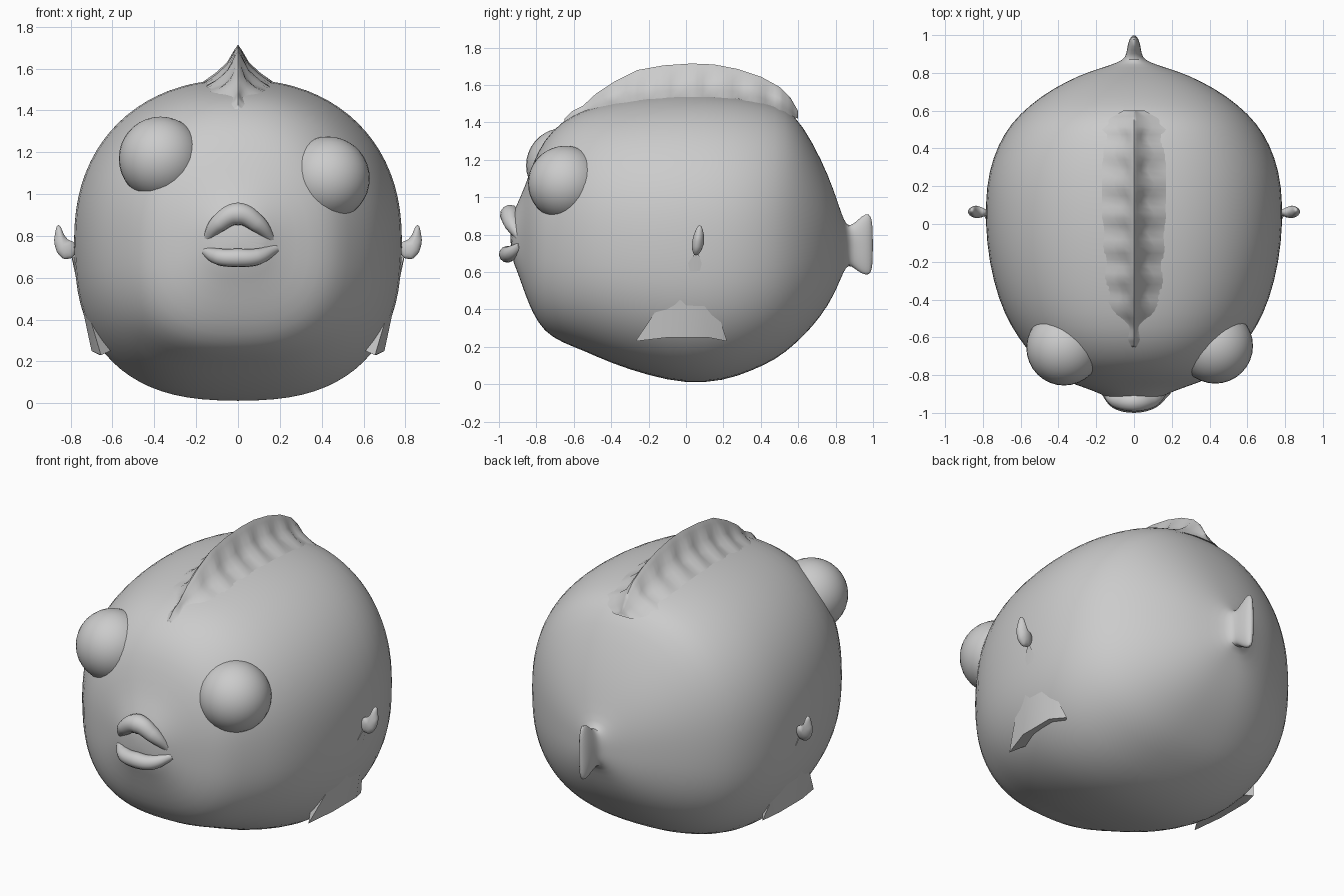
import bpy, bmesh, math

if "Cube" in bpy.data.objects:
    bpy.data.objects.remove(bpy.data.objects["Cube"])

grey = bpy.data.materials.new("plain grey")
grey.diffuse_color = (0.6, 0.6, 0.6, 1)
grey.use_nodes = True
grey.node_tree.nodes["Principled BSDF"].inputs["Base Color"].default_value = grey.diffuse_color


def make(name, verts, faces, subdiv=0, angle=60):
    mesh = bpy.data.meshes.new(name)
    mesh.from_pydata(verts, [], faces)
    bm = bmesh.new()
    bm.from_mesh(mesh)
    bmesh.ops.recalc_face_normals(bm, faces=bm.faces)
    bm.to_mesh(mesh)
    bm.free()
    ob = bpy.data.objects.new(name, mesh)
    bpy.context.collection.objects.link(ob)
    finish(ob, angle)
    if subdiv:
        mod = ob.modifiers.new("smooth", 'SUBSURF')
        mod.levels = mod.render_levels = subdiv
    return ob


def finish(ob, angle=60):
    ob.data.materials.append(grey)
    bpy.ops.object.select_all(action='DESELECT')
    ob.select_set(True)
    bpy.context.view_layer.objects.active = ob
    bpy.ops.object.shade_smooth_by_angle(angle=math.radians(angle))


def loft(rings, closed=True):
    n = len(rings[0])
    verts = [v for r in rings for v in r]
    faces = [(i * n + j, i * n + (j + 1) % n, (i + 1) * n + (j + 1) % n, (i + 1) * n + j)
             for i in range(len(rings) - 1) for j in range(n if closed else n - 1)]
    if closed:
        faces += [tuple(range(n)), tuple(range(len(verts) - n, len(verts)))]
    return verts, faces


# Body and tail: y, half width, bottom z, top z
SECTIONS = [
    (-0.94, 0.11, 0.69, 0.88), (-0.90, 0.17, 0.60, 0.97), (-0.86, 0.28, 0.48, 1.06),
    (-0.82, 0.40, 0.38, 1.18), (-0.76, 0.49, 0.28, 1.31), (-0.66, 0.57, 0.22, 1.41),
    (-0.55, 0.65, 0.18, 1.47), (-0.40, 0.72, 0.11, 1.51), (-0.20, 0.77, 0.045, 1.54),
    (0.00, 0.79, 0.0, 1.555), (0.20, 0.785, 0.015, 1.55), (0.35, 0.75, 0.07, 1.53),
    (0.48, 0.69, 0.13, 1.50), (0.58, 0.61, 0.21, 1.45), (0.68, 0.49, 0.31, 1.29),
    (0.76, 0.35, 0.42, 1.12), (0.81, 0.23, 0.52, 0.98), (0.845, 0.11, 0.61, 0.87),
    (0.87, 0.055, 0.64, 0.845), (0.90, 0.04, 0.62, 0.86), (0.94, 0.035, 0.59, 0.90),
    (0.98, 0.025, 0.58, 0.92), (1.0, 0.006, 0.62, 0.87)]


def section(y, w, lo, hi, n=40):
    mid = 0.5 * (lo + hi) if y > 0.8 or y < -0.85 else 0.78
    ring = []
    for k in range(n):
        a = 2 * math.pi * k / n
        c, s = math.cos(a), math.sin(a)
        e = 2 / (2.2 if s > 0 else 2.55)
        h = hi - mid if s > 0 else mid - lo
        ring.append((w * math.copysign(abs(c) ** e, c), y,
                     mid + h * math.copysign(abs(s) ** e, s)))
    return ring


make("body", *loft([section(*s) for s in SECTIONS]), subdiv=1)

# Bulging eyes, the left one slightly higher
for name, loc in (("left_eye", (-0.37, -0.655, 1.17)), ("right_eye", (0.43, -0.645, 1.075))):
    bpy.ops.mesh.primitive_uv_sphere_add(segments=32, ring_count=18, radius=0.2, location=loc)
    ob = bpy.context.object
    ob.name = name
    finish(ob)


# Lips: tapered tubes
def lip(name, pts, radii, depth):
    cu = bpy.data.curves.new(name, 'CURVE')
    cu.dimensions = '3D'
    cu.bevel_depth = depth
    cu.bevel_resolution = 4
    cu.use_fill_caps = True
    sp = cu.splines.new('BEZIER')
    sp.bezier_points.add(len(pts) - 1)
    for bp, p, r in zip(sp.bezier_points, pts, radii):
        bp.co, bp.radius = p, r
        bp.handle_left_type = bp.handle_right_type = 'AUTO'
    ob = bpy.data.objects.new(name, cu)
    bpy.context.collection.objects.link(ob)
    bpy.ops.object.select_all(action='DESELECT')
    ob.select_set(True)
    bpy.context.view_layer.objects.active = ob
    bpy.ops.object.convert(target='MESH')
    finish(bpy.context.object)


lip("upper_lip", [(-0.16, -0.88, 0.77), (-0.09, -0.93, 0.86), (0, -0.94, 0.905),
                  (0.09, -0.93, 0.86), (0.17, -0.88, 0.77)], (0.3, 0.8, 1, 0.8, 0.3), 0.055)
lip("lower_lip", [(-0.16, -0.88, 0.73), (-0.09, -0.94, 0.70), (0, -0.955, 0.695),
                  (0.09, -0.94, 0.70), (0.18, -0.88, 0.74)], (0.5, 0.9, 1, 0.9, 0.5), 0.045)

# Dorsal fin: thin crest flaring into a pleated base; y, base z, crest z
CREST = [(-0.65, 1.40, 1.42), (-0.61, 1.42, 1.46), (-0.55, 1.45, 1.49), (-0.48, 1.47, 1.555),
         (-0.38, 1.49, 1.62), (-0.26, 1.51, 1.68), (-0.12, 1.53, 1.705), (0.03, 1.54, 1.715),
         (0.15, 1.54, 1.71), (0.28, 1.53, 1.685), (0.40, 1.50, 1.645), (0.50, 1.47, 1.59),
         (0.56, 1.44, 1.53), (0.60, 1.42, 1.46)]
rings = []
for i in range(len(CREST) - 1):
    for t in (0, 0.25, 0.5, 0.75) + ((1,) if i == len(CREST) - 2 else ()):
        y, base, top = (a + (b - a) * t for a, b in zip(CREST[i], CREST[i + 1]))
        pleat = 1 + 0.22 * math.sin(y * 38)
        size = min(1, (top - base) / 0.12)
        side = [(0.17 * size, -0.03), (0.09 * pleat * size, 0.22),
                (0.045 * pleat * size, 0.5), (0.018 * size, 0.85)]
        prof = side + [(0, 1)] + [(-x, f) for x, f in reversed(side)]
        rings.append([(x, y, base + f * (top - base)) for x, f in prof])
make("dorsal_fin", *loft(rings))

# Side fins: rounded leaves, and the ridge of skin below each
LEAF = [(0.75, 0.78), (0.80, 0.785), (0.83, 0.82), (0.865, 0.92), (0.89, 0.83),
        (0.895, 0.75), (0.85, 0.67), (0.80, 0.665), (0.75, 0.69)]
for name, s in (("left", -1), ("right", 1)):
    n = len(LEAF)
    verts = [(s * x, 0.06 + 0.12 * (z - 0.75), z) for x, z in LEAF]
    verts += [(s * 0.84, 0.015, 0.75), (s * 0.84, 0.115, 0.75)]
    faces = [(j, (j + 1) % n, n + k) for j in range(n) for k in (0, 1)]
    make(name + "_side_fin", verts, faces, subdiv=2, angle=180)
    ridge = [(s * 0.80, 0.06, 0.72), (s * 0.655, -0.27, 0.23), (s * 0.70, -0.10, 0.25),
             (s * 0.70, 0.12, 0.25), (s * 0.66, 0.22, 0.23), (s * 0.5, 0.0, 0.3)]
    make(name + "_fin_ridge", ridge,
         [(0, 1, 2), (0, 2, 3), (0, 3, 4), (0, 4, 5), (0, 5, 1), (1, 5, 4, 3, 2)], angle=30)
